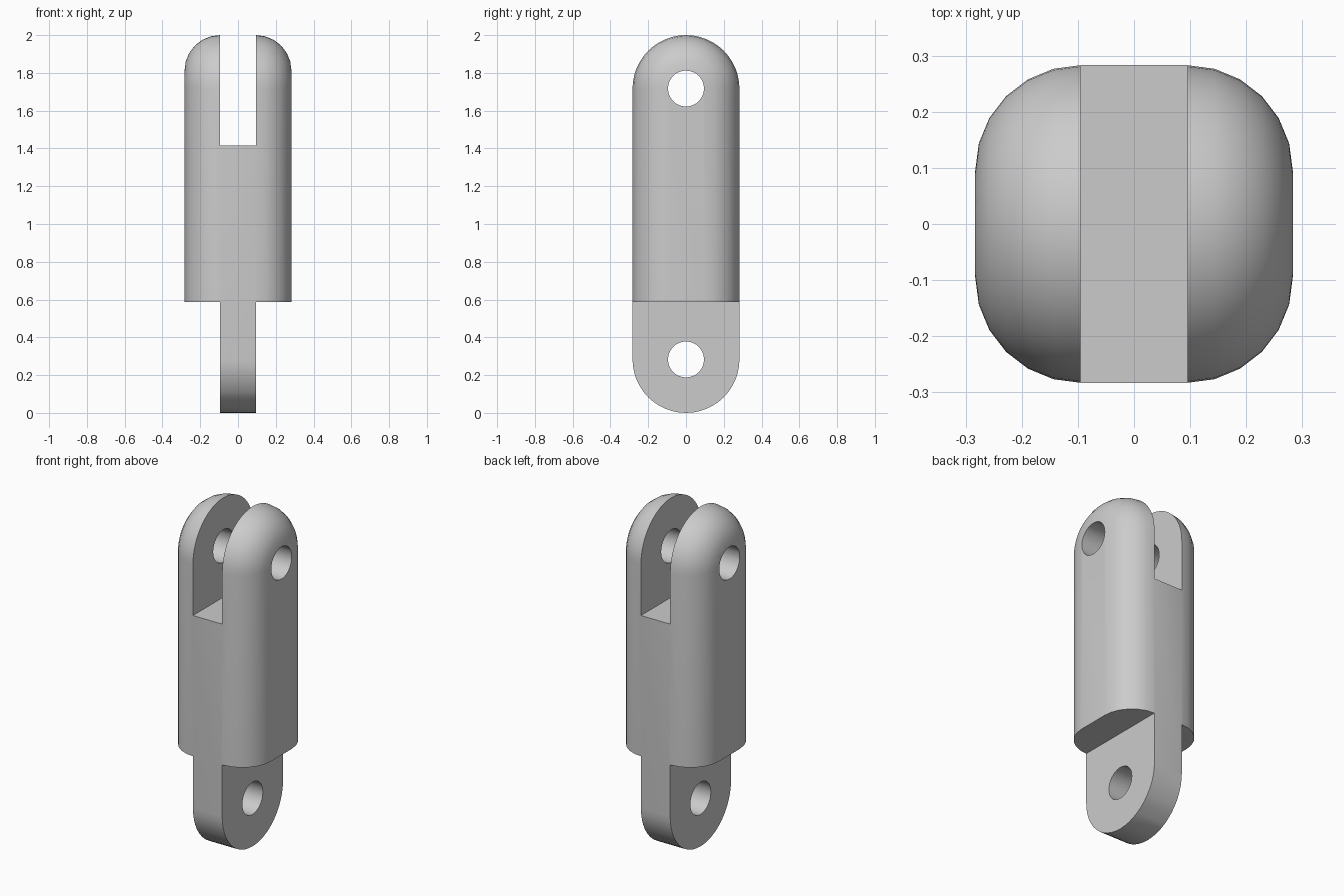
import bpy, bmesh
from math import sin, cos, pi, radians
from mathutils import Matrix

if "Cube" in bpy.data.objects:
    bpy.data.objects.remove(bpy.data.objects["Cube"])

HALF = 0.283            # half width of the link
SLAB = 0.095            # half thickness of tongue and slot
EDGE = HALF - SLAB      # rounding of the long edges
TOP, BOTTOM = 2 - HALF, HALF   # pin centres
SHOULDER, SLOT_FLOOR = 0.587, 1.415
ROUND_STEPS, ARC_STEPS = 6, 24

grey = bpy.data.materials.new("light grey")
grey.use_nodes = True
colour = (0.6, 0.6, 0.6, 1)
grey.diffuse_color = colour
grey.node_tree.nodes["Principled BSDF"].inputs["Base Color"].default_value = colour


def new_object(name, bm):
    bmesh.ops.recalc_face_normals(bm, faces=bm.faces)
    mesh = bpy.data.meshes.new(name)
    bm.to_mesh(mesh)
    bm.free()
    mesh.materials.append(grey)
    obj = bpy.data.objects.new(name, mesh)
    bpy.context.collection.objects.link(obj)
    return obj


def box(name, x0, x1, z0, z1):
    bm = bmesh.new()
    bmesh.ops.create_cube(bm, size=1, matrix=Matrix.Translation(((x0 + x1) / 2, 0, (z0 + z1) / 2))
                          @ Matrix.Diagonal((x1 - x0, 1, z1 - z0, 1)))
    return new_object(name, bm)


def pin(name, z):
    bm = bmesh.new()
    bmesh.ops.create_cone(bm, cap_ends=True, segments=48, radius1=SLAB, radius2=SLAB, depth=1,
                          matrix=Matrix.Translation((0, 0, z)) @ Matrix.Rotation(pi / 2, 4, 'Y'))
    return new_object(name, bm)


def ring(bm, x, r):
    """Long rounded outline in the yz plane."""
    points = []
    for centre, start in ((TOP, 0), (BOTTOM, pi)):
        for i in range(ARC_STEPS + 1):
            a = start + pi * i / ARC_STEPS
            points.append(bm.verts.new((x, r * cos(a), centre + r * sin(a))))
    return points


# Pill-shaped bar with rounded edges, lofted across x
bm = bmesh.new()
half = [(SLAB + EDGE * sin(t), SLAB + EDGE * cos(t))
        for t in (pi / 2 * i / ROUND_STEPS for i in range(ROUND_STEPS + 1))]
sections = [(-x, r) for x, r in reversed(half)] + half
rings = [ring(bm, x, r) for x, r in sections]
for a, b in zip(rings, rings[1:]):
    for i in range(len(a)):
        j = (i + 1) % len(a)
        bm.faces.new((a[i], a[j], b[j], b[i]))
bm.faces.new(rings[0])
bm.faces.new(rings[-1])
link = new_object("clevis_link", bm)

# Fork slot, tongue sides and pin holes
cutters = [box("fork_slot", -SLAB, SLAB, SLOT_FLOOR, 2.2),
           box("tongue_left_side", SLAB, 0.5, -0.2, SHOULDER),
           box("tongue_right_side", -0.5, -SLAB, -0.2, SHOULDER),
           pin("fork_pin_hole", TOP), pin("tongue_pin_hole", BOTTOM)]
bpy.ops.object.select_all(action='DESELECT')
link.select_set(True)
bpy.context.view_layer.objects.active = link
for cutter in cutters:
    cutter.hide_render = True
    mod = link.modifiers.new(cutter.name, 'BOOLEAN')
    mod.operation, mod.solver, mod.object = 'DIFFERENCE', 'EXACT', cutter
    bpy.ops.object.modifier_apply(modifier=mod.name)
for cutter in cutters:
    bpy.data.objects.remove(cutter)

bpy.ops.object.shade_smooth_by_angle(angle=radians(30))
